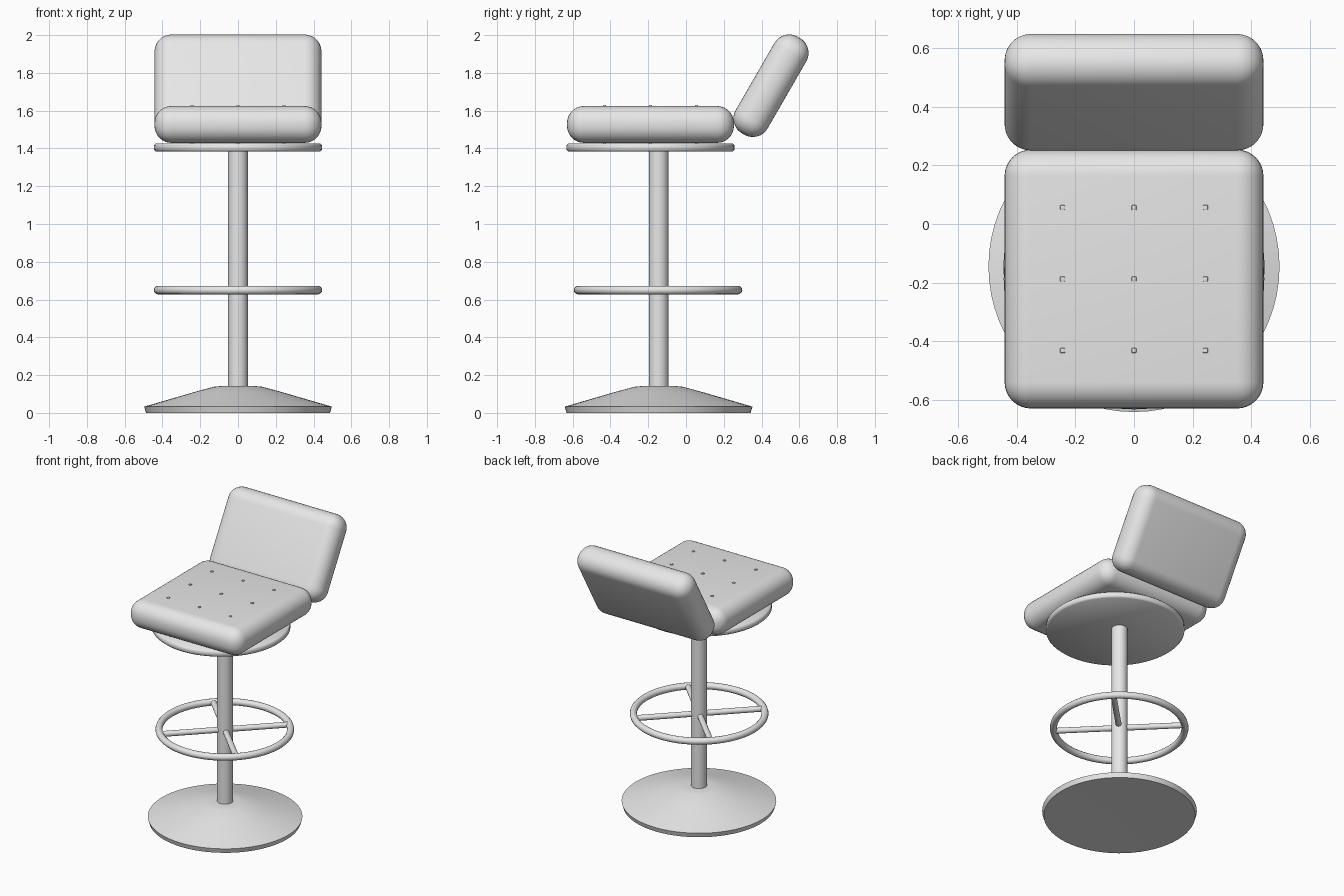
import bpy, bmesh, math
from mathutils import Matrix, Vector

if "Cube" in bpy.data.objects:
    bpy.data.objects.remove(bpy.data.objects["Cube"])

mat = bpy.data.materials.new("light grey")
mat.diffuse_color = (0.8, 0.8, 0.8, 1)
mat.use_nodes = True
mat.node_tree.nodes["Principled BSDF"].inputs["Base Color"].default_value = mat.diffuse_color
CY = -0.145   # column axis
SY = -0.188   # seat centre


def finish(name, bm, angle=35):
    bmesh.ops.recalc_face_normals(bm, faces=bm.faces)
    me = bpy.data.meshes.new(name)
    bm.to_mesh(me)
    bm.free()
    ob = bpy.data.objects.new(name, me)
    bpy.context.collection.objects.link(ob)
    me.materials.append(mat)
    bpy.ops.object.select_all(action='DESELECT')
    ob.select_set(True)
    bpy.context.view_layer.objects.active = ob
    bpy.ops.object.shade_smooth_by_angle(angle=math.radians(angle))
    return ob


def lathe(name, profile, y, closed=False, n=64, angle=35):
    # spin an (r, z) profile around a vertical axis at (0, y)
    bm = bmesh.new()
    rings = []
    for r, z in profile:
        if r == 0:
            rings.append([bm.verts.new((0, y, z))] * n)
        else:
            rings.append([bm.verts.new((r * math.cos(2 * math.pi * i / n),
                                        y + r * math.sin(2 * math.pi * i / n), z)) for i in range(n)])
    pairs = list(zip(rings, rings[1:]))
    if closed:
        pairs.append((rings[-1], rings[0]))
    for a, b in pairs:
        for i in range(n):
            j = (i + 1) % n
            bm.faces.new(list(dict.fromkeys([a[i], a[j], b[j], b[i]])))
    return finish(name, bm, angle)


def cushion(name, size, loc, tilt=0.0, r=0.09):
    bm = bmesh.new()
    bmesh.ops.create_cube(bm, size=1, matrix=Matrix.Diagonal((*size, 1)))
    bmesh.ops.bevel(bm, geom=bm.edges[:], offset=r, segments=8, profile=0.5, affect='EDGES')
    bmesh.ops.transform(bm, verts=bm.verts,
                        matrix=Matrix.Translation(loc) @ Matrix.Rotation(tilt, 4, 'X'))
    return finish(name, bm)


# pedestal base, column and seat plate
lathe("base", [(0, 0.004), (0.487, 0), (0.497, 0.033), (0.36, 0.073), (0.24, 0.108),
               (0.13, 0.138), (0.09, 0.142), (0, 0.142)], CY)
lathe("column", [(0, 0.1), (0.052, 0.1), (0.052, 1.40), (0, 1.40)], CY, n=32)
lathe("seat_plate", [(0, 1.383), (0.435, 1.383), (0.445, 1.392), (0.445, 1.418),
                     (0.435, 1.427), (0, 1.427)], SY, angle=50)

# foot ring with diagonal spokes
lathe("foot_ring", [(0.423 + 0.023 * math.cos(t * math.pi / 6), 0.65 + 0.023 * math.sin(t * math.pi / 6))
                    for t in range(12)], CY - 0.003, closed=True)
bm = bmesh.new()
for a in (45, 135):
    m = (Matrix.Translation((0, CY - 0.003, 0.65)) @ Matrix.Rotation(math.radians(a), 4, 'Z')
         @ Matrix.Rotation(math.pi / 2, 4, 'Y'))
    bmesh.ops.create_cone(bm, cap_ends=True, segments=16, radius1=0.019, radius2=0.019,
                          depth=0.84, matrix=m)
finish("foot_spokes", bm)

# upholstery
cushion("seat", (0.884, 0.884, 0.195), (0, SY, 1.527))
cushion("backrest", (0.884, 0.195, 0.59), (0, 0.45, 1.732), math.radians(-30))

# tufting buttons, showing above and below the seat
bm = bmesh.new()
for x in (-0.244, 0, 0.244):
    for y in (-0.244, 0, 0.244):
        m = Matrix.Translation((x, SY + y, 1.5275)) @ Matrix.Diagonal((0.017, 0.017, 0.207, 1))
        bmesh.ops.create_cube(bm, size=1, matrix=m)
bmesh.ops.bevel(bm, geom=bm.edges[:], offset=0.003, segments=2, profile=0.5, affect='EDGES')
finish("seat_buttons", bm)
